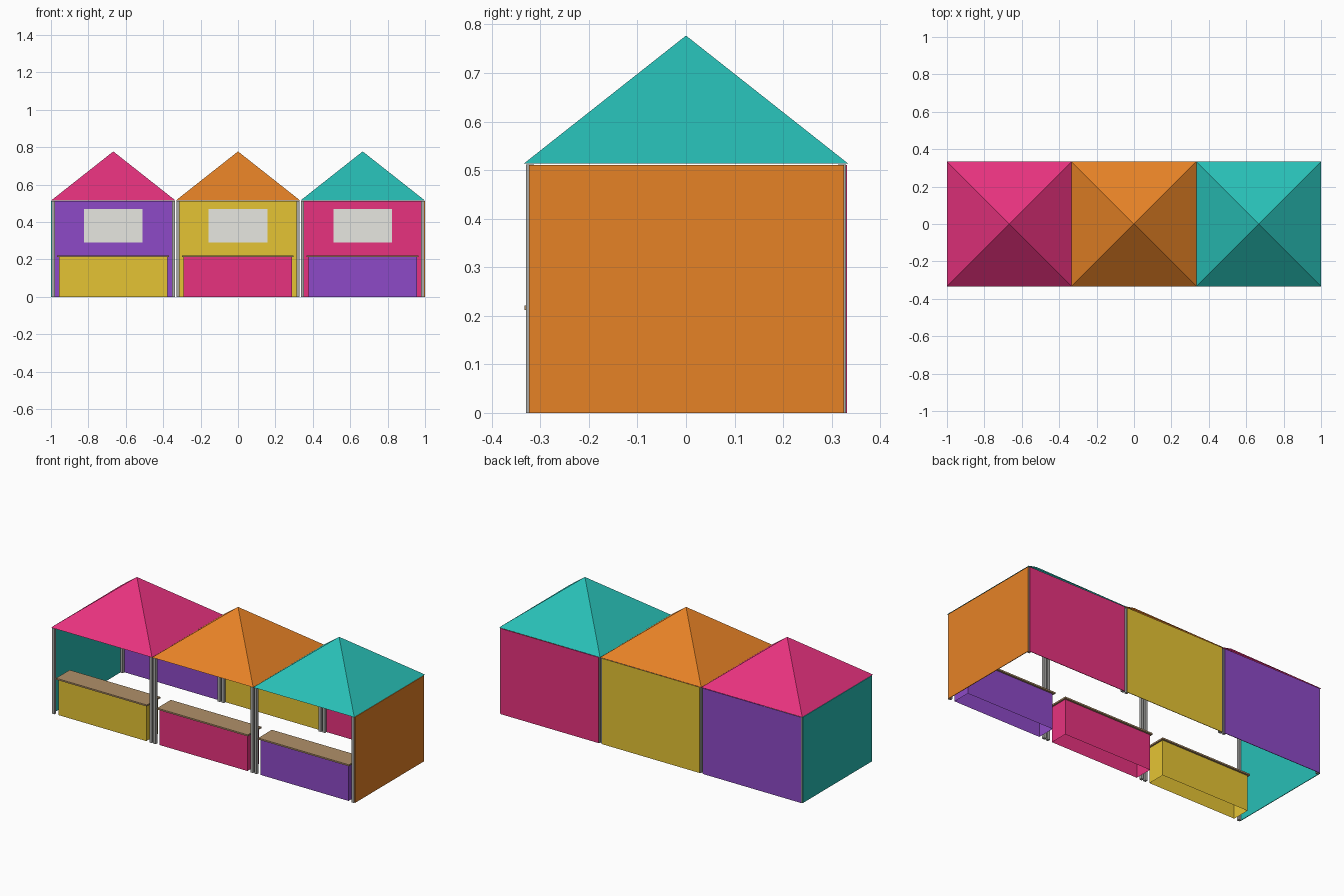
import bpy, bmesh
from mathutils import Vector

if "Cube" in bpy.data.objects:
    bpy.data.objects.remove(bpy.data.objects["Cube"])


def lin(c):
    c /= 255
    return c / 12.92 if c <= 0.04045 else ((c + 0.055) / 1.055) ** 2.4


def material(name, r, g, b):
    m = bpy.data.materials.new(name)
    m.diffuse_color = (lin(r), lin(g), lin(b), 1)
    m.use_nodes = True
    m.node_tree.nodes["Principled BSDF"].inputs["Base Color"].default_value = m.diffuse_color
    return m


PINK = material("pink", 234, 51, 128)
ORANGE = material("orange", 230, 130, 38)
TEAL = material("teal", 40, 191, 182)
PURPLE = material("purple", 141, 74, 199)
YELLOW = material("yellow", 229, 196, 52)
GREY = material("pole grey", 170, 170, 167)
WOOD = material("wood", 176, 144, 105)
WHITE = material("off white", 232, 232, 226)


def finish(name, bm, mat):
    bmesh.ops.recalc_face_normals(bm, faces=bm.faces)
    me = bpy.data.meshes.new(name)
    bm.to_mesh(me)
    bm.free()
    me.materials.append(mat)
    ob = bpy.data.objects.new(name, me)
    bpy.context.collection.objects.link(ob)
    return ob


def box(name, lo, hi, mat, open_bottom=False):
    """Box between two corners; may be left open underneath."""
    lo, hi = Vector(lo), Vector(hi)
    bm = bmesh.new()
    bmesh.ops.create_cube(bm, size=1)
    bmesh.ops.scale(bm, vec=hi - lo, verts=bm.verts)
    bmesh.ops.translate(bm, vec=(lo + hi) / 2, verts=bm.verts)
    if open_bottom:
        bm.normal_update()
        low = [f for f in bm.faces if f.normal.z < -0.9]
        bmesh.ops.delete(bm, geom=low, context='FACES_ONLY')
    return finish(name, bm, mat)


def canopy(name, cx, mat):
    """Four-sided tent roof, open underneath."""
    bm = bmesh.new()
    h = 0.3333
    base = [bm.verts.new((cx + sx * h, sy * h, EAVE))
            for sx, sy in ((-1, -1), (1, -1), (1, 1), (-1, 1))]
    tip = bm.verts.new((cx, 0, 0.777))
    for i in range(4):
        bm.faces.new((base[i], base[(i + 1) % 4], tip))
    return finish(name, bm, mat)


EAVE = 0.514      # roof edge height
PITCH = 0.6667    # stall spacing
P, R = 0.321, 0.008   # pole offset and half width
TOP = 0.511       # wall height

stalls = (("left", -PITCH, PINK, PURPLE, YELLOW),
          ("middle", 0, ORANGE, YELLOW, PINK),
          ("right", PITCH, TEAL, PINK, PURPLE))

for side, cx, roof, wall, counter in stalls:
    canopy(side + "_roof", cx, roof)
    # corner poles
    for sx in (-1, 1):
        for sy in (-1, 1):
            x, y = cx + sx * P, sy * P
            box(side + "_pole", (x - R, y - R, 0), (x + R, y + R, EAVE - 0.002), GREY)
    # back wall and the pale panel on its inner face
    box(side + "_back_wall", (cx - 0.323, 0.329, 0), (cx + 0.323, 0.332, TOP), wall)
    box(side + "_wall_panel", (cx - 0.157, 0.325, 0.29), (cx + 0.157, 0.329, 0.47), WHITE)
    # counter: hollow base with a thin wooden top
    box(side + "_counter", (cx - 0.291, -0.324, 0), (cx + 0.289, -0.216, 0.212),
        counter, open_bottom=True)
    box(side + "_counter_top", (cx - 0.3, -0.333, 0.212), (cx + 0.298, -0.205, 0.221), WOOD)

# end walls
for name, s, mat in (("left_end_wall", -1, TEAL), ("right_end_wall", 1, ORANGE)):
    xs = sorted((s * (PITCH + P + R), s * 0.9995))
    box(name, (xs[0], -0.323, 0), (xs[1], 0.325, TOP), mat)
